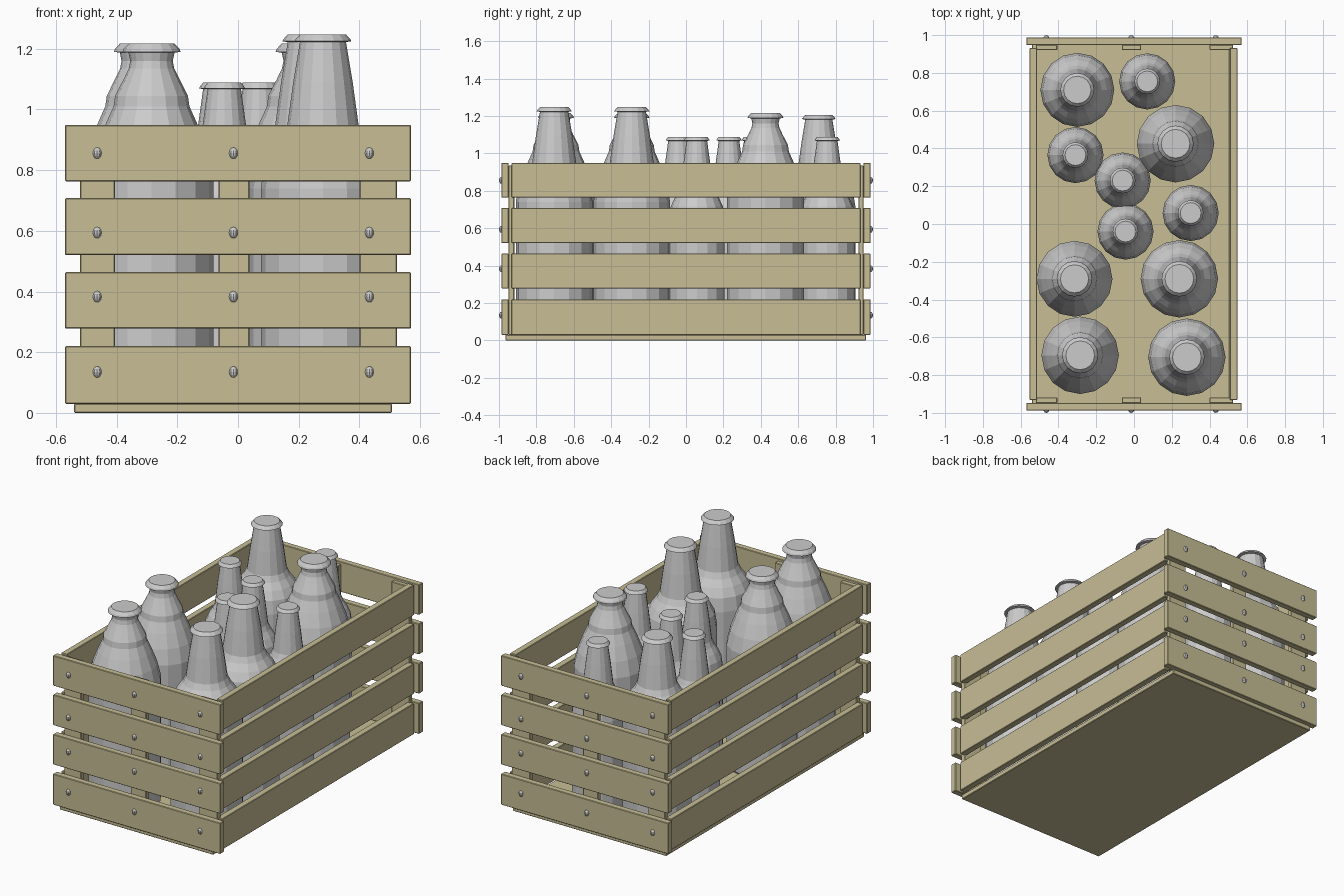
import bpy, bmesh
from math import cos, sin, pi

if "Cube" in bpy.data.objects:
    bpy.data.objects.remove(bpy.data.objects["Cube"])

wood = bpy.data.materials.new("pale_wood")
wood.diffuse_color = (0.57, 0.51, 0.30, 1)
wood.use_nodes = True
wood.node_tree.nodes["Principled BSDF"].inputs["Base Color"].default_value = wood.diffuse_color


def add_object(name, bm, mat=None):
    bmesh.ops.recalc_face_normals(bm, faces=bm.faces[:])
    mesh = bpy.data.meshes.new(name)
    bm.to_mesh(mesh)
    bm.free()
    if mat:
        mesh.materials.append(mat)
    ob = bpy.data.objects.new(name, mesh)
    bpy.context.collection.objects.link(ob)
    return ob


def board(name, x0, x1, y0, y1, z0, z1):
    """Wooden board given by its extents, with slightly eased edges."""
    bm = bmesh.new()
    bmesh.ops.create_cube(bm, size=1)
    for v in bm.verts:
        v.co.x = x0 if v.co.x < 0 else x1
        v.co.y = y0 if v.co.y < 0 else y1
        v.co.z = z0 if v.co.z < 0 else z1
    ob = add_object(name, bm, wood)
    mod = ob.modifiers.new("eased_edges", 'BEVEL')
    mod.width = 0.003
    mod.segments = 1
    return ob


def bottle(name, profile, sides=16):
    """Revolve (radius, height) points and close both ends."""
    bm = bmesh.new()
    rings = [[bm.verts.new((r * cos(2 * pi * i / sides), r * sin(2 * pi * i / sides), z))
              for i in range(sides)] for r, z in profile]
    for a, b in zip(rings, rings[1:]):
        for i in range(sides):
            j = (i + 1) % sides
            bm.faces.new((a[i], a[j], b[j], b[i]))
    bm.faces.new(rings[0])
    bm.faces.new(rings[-1])
    return add_object(name, bm)


# Crate floor
board("crate_floor", -0.54, 0.507, -0.965, 0.963, 0.0, 0.03)

# Four rows of slats around the crate
rows = [(0.03, 0.22), (0.278, 0.464), (0.52, 0.708), (0.763, 0.949)]
for i, (z0, z1) in enumerate(rows):
    board(f"front_slat_{i}", -0.57, 0.57, -0.987, -0.948, z0, z1)
    board(f"back_slat_{i}", -0.57, 0.57, 0.948, 0.987, z0, z1)
    board(f"left_slat_{i}", -0.553, -0.514, -0.932, 0.932, z0, z1)
    board(f"right_slat_{i}", 0.507, 0.547, -0.932, 0.932, z0, z1)

# Upright posts behind the end slats
for end, y0, y1 in (("front", -0.949, -0.918), ("back", 0.921, 0.949)):
    for side, x0, x1 in (("left", -0.52, -0.406), ("middle", -0.064, 0.038),
                         ("right", 0.40, 0.524)):
        board(f"{end}_post_{side}", x0, x1, y0, y1, 0.03, 0.935)

# Nail heads on both ends
for end, y in (("front", -0.985), ("back", 0.985)):
    bm = bmesh.new()
    for x in (-0.464, -0.015, 0.433):
        for z in (0.135, 0.383, 0.594, 0.856):
            new = bmesh.ops.create_uvsphere(bm, u_segments=10, v_segments=6, radius=1)["verts"]
            bmesh.ops.scale(bm, vec=(0.015, 0.015, 0.019), verts=new)
            bmesh.ops.translate(bm, vec=(x, y, z), verts=new)
    add_object(f"{end}_nails", bm)

# Bottle profiles: rounded shoulders with a short neck, and a long tapering neck
round_profile = [(0.195, 0.0), (0.205, 0.015), (0.205, 0.78), (0.183, 0.87), (0.152, 0.95),
                 (0.125, 1.01), (0.12, 1.045), (0.092, 1.10), (0.075, 1.135), (0.070, 1.16),
                 (0.076, 1.187), (0.096, 1.19), (0.092, 1.20), (0.076, 1.217)]
tall_profile = [(0.195, 0.0), (0.205, 0.015), (0.205, 0.74), (0.192, 0.82), (0.165, 0.87),
                (0.135, 0.91), (0.118, 0.945), (0.098, 1.09), (0.076, 1.222),
                (0.094, 1.225), (0.090, 1.232), (0.076, 1.247)]

# Place (x, y, width scale, height scale) for each kind, standing on the floor
base = 0.03
groups = {
    "round_bottle": (round_profile, [(0.22, 0.425, 1, 1), (-0.315, -0.29, 0.98, 1),
                                     (-0.285, -0.695, 1, 1)]),
    "tall_bottle": (tall_profile, [(-0.30, 0.71, 0.955, 0.966), (0.24, -0.29, 1, 1),
                                   (0.28, -0.705, 1, 1)]),
    "small_bottle": (tall_profile, [(0.07, 0.755, 0.725, 0.873), (-0.31, 0.365, 0.725, 0.873),
                                    (-0.06, 0.23, 0.725, 0.873), (-0.045, -0.04, 0.725, 0.873),
                                    (0.30, 0.058, 0.725, 0.873)]),
}
for kind, (profile, places) in groups.items():
    for i, (x, y, w, h) in enumerate(places):
        pts = [(r * w, max(base + k * 0.001, z * h)) if k == 0 else
               (r * w, z * h if z > 0.1 else base + 0.015)
               for k, (r, z) in enumerate(profile)]
        ob = bottle(f"{kind}_{i}", pts)
        ob.location = (x, y, 0)
